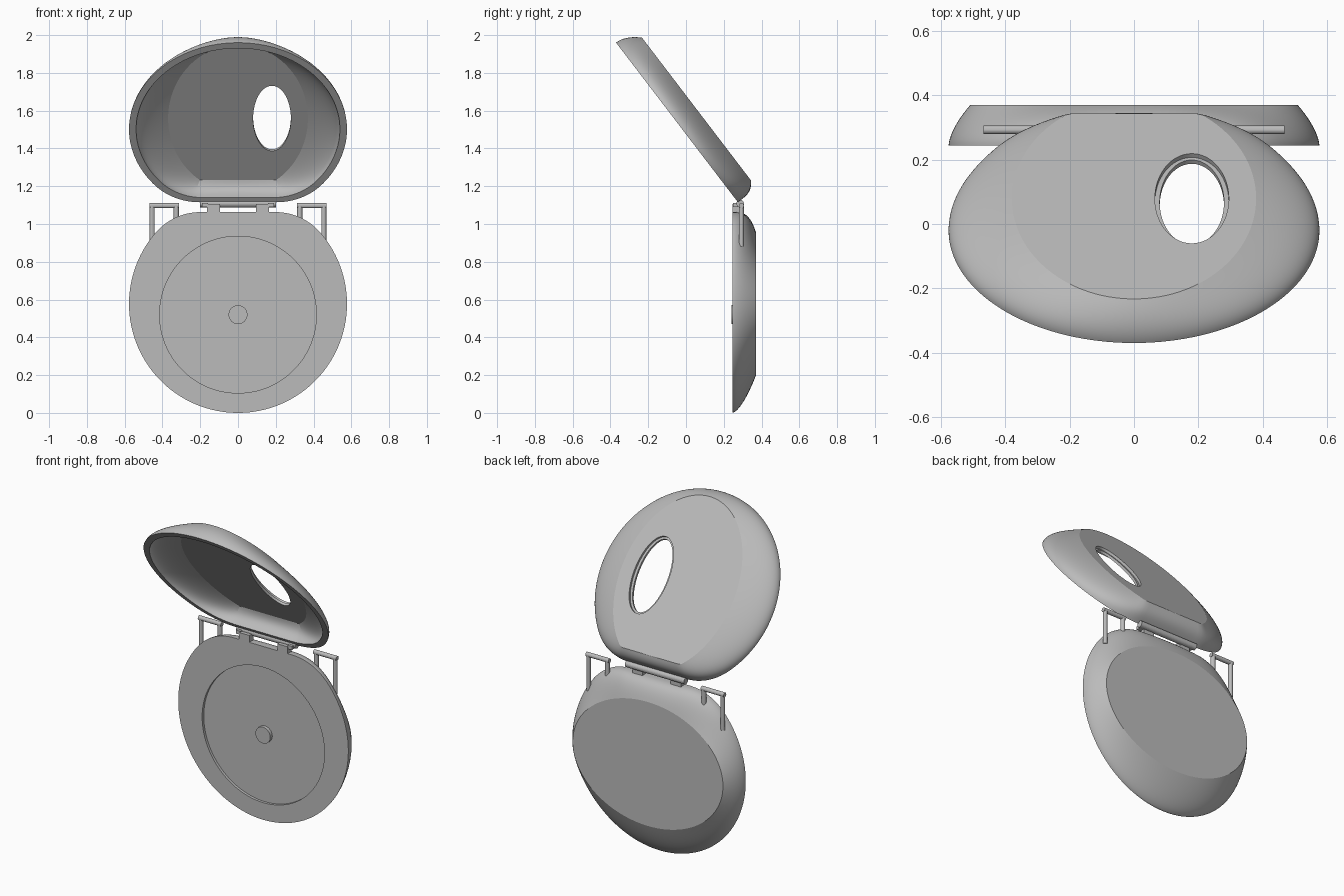
import bpy, bmesh, math
from mathutils import Vector

old = bpy.data.objects.get("Cube")
if old:
    bpy.data.objects.remove(old, do_unlink=True)

N = 144          # points around each outline
STEPS = 16       # rings up each curved wall
R, CHORD = 0.577, 0.486
FLAT_X, FILLET = 0.2, 0.31

grey = bpy.data.materials.new("grey plastic")
grey.use_nodes = True
colour = (0.5, 0.5, 0.5, 1)
grey.diffuse_color = colour
grey.node_tree.nodes["Principled BSDF"].inputs["Base Color"].default_value = colour

ANGLES = [2 * math.pi * (i + 0.5) / N for i in range(N)]


def rim_outline():
    """Circle with a flat hinge side, joined by tangent fillets."""
    cy = CHORD - FILLET
    tangent = math.atan2(cy, FLAT_X)
    pts = []
    for a in ANGLES:
        c, s = abs(math.cos(a)), math.sin(a)
        r = R
        if s > 0 and math.atan2(s, c) > tangent:
            if CHORD * c / s <= FLAT_X:
                r = CHORD / s
            else:
                b = c * FLAT_X + s * cy
                r = b + math.sqrt(b * b - FLAT_X ** 2 - cy ** 2 + FILLET ** 2)
        pts.append((r * math.cos(a), r * s))
    return pts


def ellipse(a, b, cx=0, cy=0, limit=9):
    """Ellipse, cut off straight at the limit."""
    pts = []
    for t in ANGLES:
        c, s = math.cos(t), math.sin(t)
        r = 1 / math.hypot(c / a, s / b)
        if s > 0:
            r = min(r, limit / s)
        pts.append((cx + r * c, cy + r * s))
    return pts


def wall(lower, upper, height, power):
    """Rings of a domed wall, steeper on the hinge side."""
    rings = []
    for k in range(STEPS + 1):
        t = k / STEPS
        ring = []
        for a, p, q in zip(ANGLES, lower, upper):
            w = t ** (power + 2 * max(0, math.sin(a)) ** 4)
            ring.append((p[0] + (q[0] - p[0]) * w, p[1] + (q[1] - p[1]) * w, t * height))
        rings.append(ring)
    return rings


def level(outline, h):
    return [(x, v, h) for x, v in outline]


def finish(name, bm, smooth=True):
    bmesh.ops.recalc_face_normals(bm, faces=bm.faces)
    mesh = bpy.data.meshes.new(name)
    bm.to_mesh(mesh)
    bm.free()
    mesh.materials.append(grey)
    obj = bpy.data.objects.new(name, mesh)
    bpy.context.collection.objects.link(obj)
    if smooth:
        bpy.ops.object.select_all(action="DESELECT")
        obj.select_set(True)
        bpy.context.view_layer.objects.active = obj
        bpy.ops.object.shade_smooth_by_angle(angle=math.radians(14))
    return obj


def loft(name, rings, place, closed):
    """Skin the rings; closed joins last to first, otherwise both ends are capped."""
    bm = bmesh.new()
    loops = [[bm.verts.new(place(*p)) for p in ring] for ring in rings]
    pairs = list(zip(loops, loops[1:]))
    if closed:
        pairs.append((loops[-1], loops[0]))
    else:
        bm.faces.new(loops[0])
        bm.faces.new(loops[-1])
    for a, b in pairs:
        for i in range(N):
            j = (i + 1) % N
            bm.faces.new((a[i], a[j], b[j], b[i]))
    return finish(name, bm)


def rod(name, start, end, radius, sides=24):
    start, end = Vector(start), Vector(end)
    d = end - start
    bm = bmesh.new()
    bmesh.ops.create_cone(bm, cap_ends=True, segments=sides, radius1=radius,
                          radius2=radius, depth=d.length)
    turn = d.to_track_quat("Z", "Y").to_matrix()
    for v in bm.verts:
        v.co = turn @ v.co + (start + end) / 2
    return finish(name, bm)


def box(name, low, high):
    bm = bmesh.new()
    bmesh.ops.create_cube(bm, size=1)
    for v in bm.verts:
        v.co = [l + (h - l) * (c + 0.5) for l, h, c in zip(low, high, v.co)]
    return finish(name, bm, False)


def place_base(x, v, h):
    return (x, 0.245 + h, R + v)


def place_lid(x, v, h):
    s = CHORD - v
    return (x, 0.275 - 0.607 * s + 0.795 * h, 1.115 + 0.795 * s + 0.607 * h)


rim = rim_outline()

# Base: domed back and a shallow round recess in the front face
disc = ellipse(0.415, 0.415, cy=-0.057)
base_wall = wall(rim, ellipse(0.51, 0.38), 0.125, 1.6)
loft("base", [level(disc, 0.016), level(disc, 0)] + base_wall, place_base, False)
rod("centre_hub", (0, 0.265, 0.52), (0, 0.241, 0.52), 0.05, 48)

# Lid: open shell with a stepped oval window
top, floor = 0.125, 0.095
outer = wall(rim, ellipse(0.38, 0.515, limit=0.436), top, 2)
inner_rim = [(x * 0.935, v * 0.935) for x, v in rim]
inner = wall(inner_rim, ellipse(0.37, 0.49, limit=0.41), floor, 2)
window = ellipse(0.115, 0.23, cx=0.18)
ledge = ellipse(0.1, 0.217, cx=0.18)
lid_rings = outer + [level(window, top), level(window, 0.11),
                     level(ledge, 0.11), level(ledge, floor)] + inner[::-1]
loft("lid", lid_rings, place_lid, True)

# Hinge barrel
rod("hinge_barrel", (-0.2, 0.287, 1.108), (0.2, 0.287, 1.108), 0.02)

for side, name in ((1, "left"), (-1, "right")):
    # Hinge lugs
    x1, x2, x3 = sorted((side * 0.095, side * 0.165, side * 0.13))[::2] + [side * 0.19]
    box(name + "_hinge_lug", (x1, 0.245, 1.05), (x2, 0.285, 1.105))
    t1, t2 = sorted((side * 0.16, x3))
    box(name + "_hinge_tab", (t1, 0.25, 1.09), (t2, 0.29, 1.112))
    # Strap loop
    y, z, r = 0.293, 1.097, 0.0135
    rod(name + "_loop_bar", (side * 0.313, y, z), (side * 0.469, y, z), r)
    rod(name + "_loop_outer_post", (side * 0.455, y, 0.88), (side * 0.455, y, z), r)
    rod(name + "_loop_inner_post", (side * 0.327, y, 0.98), (side * 0.327, y, z), r)
